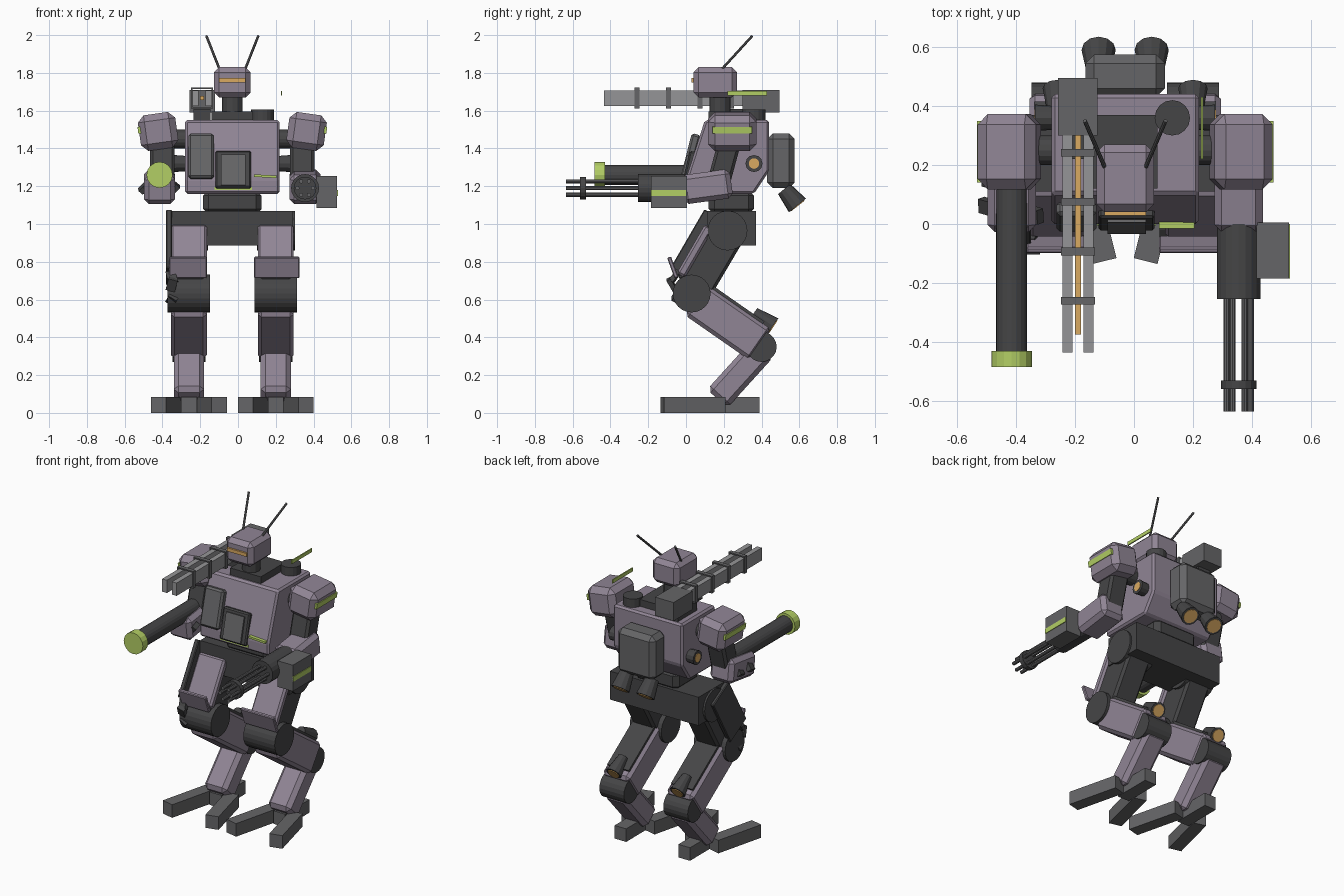
import bpy, bmesh, math
from mathutils import Vector, Matrix

if "Cube" in bpy.data.objects:
    bpy.data.objects.remove(bpy.data.objects["Cube"])

C = -0.03  # symmetry plane of the body


def material(name, rgb):
    m = bpy.data.materials.new(name)
    m.diffuse_color = (*rgb, 1)
    m.use_nodes = True
    m.node_tree.nodes["Principled BSDF"].inputs["Base Color"].default_value = m.diffuse_color
    return m


PURPLE = material("armour_purple", (0.28, 0.235, 0.30))
DARK = material("frame_dark", (0.06, 0.06, 0.062))
GREY = material("gun_grey", (0.13, 0.13, 0.135))
STEEL = material("rail_steel", (0.30, 0.30, 0.31))
GREEN = material("trim_green", (0.45, 0.62, 0.13))
ORANGE = material("glow_orange", (0.70, 0.40, 0.12))


def finish(name, bm, mat, bevel=0):
    if bevel:
        bmesh.ops.bevel(bm, geom=bm.edges[:], offset=bevel, segments=1, affect='EDGES')
    bmesh.ops.recalc_face_normals(bm, faces=bm.faces[:])
    me = bpy.data.meshes.new(name)
    bm.to_mesh(me)
    bm.free()
    me.materials.append(mat)
    ob = bpy.data.objects.new(name, me)
    bpy.context.collection.objects.link(ob)
    return ob


def box(name, c, size, mat, bevel=0, rot=(0, 0, 0)):
    bm = bmesh.new()
    bmesh.ops.create_cube(bm, size=1, matrix=Matrix.Diagonal((*size, 1)))
    ob = finish(name, bm, mat, bevel)
    ob.location = c
    ob.rotation_euler = [math.radians(a) for a in rot]
    return ob


def span(name, x, y, z, mat, bevel=0):
    """Upright box given by its (min, max) on each axis."""
    c = [(a + b) / 2 for a, b in (x, y, z)]
    return box(name, c, [b - a for a, b in (x, y, z)], mat, bevel)


def limb(name, x, low, high, width, thick, mat, bevel=0, off=0):
    """Box along a line in the side plane; off shifts it towards its back."""
    dy, dz = high[0] - low[0], high[1] - low[1]
    a = math.atan2(-dy, dz)
    c = (x, (low[0] + high[0]) / 2 + off * math.cos(a), (low[1] + high[1]) / 2 + off * math.sin(a))
    return box(name, c, (width, thick, math.hypot(dy, dz)), mat, bevel, (math.degrees(a), 0, 0))


def rod(name, p, q, r, mat, r2=None, n=16):
    p, q = Vector(p), Vector(q)
    bm = bmesh.new()
    bmesh.ops.create_cone(bm, cap_ends=True, segments=n, radius1=r,
                          radius2=r if r2 is None else r2, depth=(q - p).length)
    ob = finish(name, bm, mat)
    ob.rotation_euler = (q - p).to_track_quat('Z', 'Y').to_euler()
    ob.location = (p + q) / 2
    return ob


def prism(name, x0, x1, profile, mat, bevel=0):
    """Side profile (y, z) extruded along x."""
    bm = bmesh.new()
    f = bm.faces.new([bm.verts.new((x0, y, z)) for y, z in profile])
    ext = bmesh.ops.extrude_face_region(bm, geom=[f])["geom"]
    bmesh.ops.translate(bm, vec=(x1 - x0, 0, 0), verts=[v for v in ext if isinstance(v, bmesh.types.BMVert)])
    return finish(name, bm, mat, bevel)


# Legs
for s, side in ((-1, "left"), (1, "right")):
    x = C + s * 0.23
    for t in (-1, 1):
        box(side + "_toe", (x + t * 0.12, 0.037, 0.0425), (0.083, 0.335, 0.085), GREY, 0, (0, 0, t * 14))
    span(side + "_heel", (x - 0.042, x + 0.042), (0.14, 0.39), (0, 0.085), GREY)
    limb(side + "_ankle_shank", x, (0.165, 0.075), (0.41, 0.345), 0.16, 0.145, PURPLE, 0.025)
    rod(side + "_ankle_joint", (x - 0.088, 0.40, 0.35), (x + 0.088, 0.40, 0.35), 0.08, DARK, n=20)
    limb(side + "_shin", x, (0.395, 0.36), (0.05, 0.6), 0.19, 0.2, PURPLE, 0.02)
    limb(side + "_shin_underside", x, (0.35, 0.39), (0.07, 0.585), 0.155, 0.02, DARK, 0, 0.104)
    rod(side + "_shin_nozzle", (x, 0.36, 0.53), (x, 0.46, 0.46), 0.03, DARK, 0.05, 12)
    rod(side + "_shin_glow", (x, 0.455, 0.463), (x, 0.464, 0.457), 0.038, ORANGE, n=12)
    rod(side + "_knee_joint", (x - 0.113, 0.03, 0.632), (x + 0.113, 0.03, 0.632), 0.1, DARK, n=24)
    limb(side + "_thigh", x, (0.04, 0.66), (0.22, 0.965), 0.165, 0.2, DARK, 0.015)
    limb(side + "_thigh_plate", x, (0.055, 0.68), (0.205, 0.94), 0.19, 0.05, PURPLE, 0.012, -0.095)
    limb(side + "_knee_guard", x + s * 0.005, (-0.05, 0.715), (-0.09, 0.825),
         0.24 if s > 0 else 0.2, 0.022, PURPLE, 0.005)
    rod(side + "_hip_joint", (C + s * 0.13, 0.22, 0.965), (C + s * 0.332, 0.22, 0.965), 0.105, DARK, n=24)

# Damaged outer plate and torn struts on the left thigh
limb("torn_thigh_plate", -0.365, (0.0, 0.72), (0.18, 1.03), 0.03, 0.19, DARK, 0.005)
for y, z, a in ((-0.075, 0.68, 30), (-0.06, 0.72, -35), (-0.04, 0.60, 60)):
    box("torn_strut", (-0.35, y, z), (0.05, 0.025, 0.07), DARK, 0, (a, a / 2, 0))

# Pelvis and waist
span("pelvis", (-0.35, 0.29), (0.11, 0.37), (0.885, 1.07), DARK)
span("waist", (C - 0.155, C + 0.155), (0.12, 0.36), (1.05, 1.18), DARK, 0.03)

# Torso
prism("torso", C - 0.25, C + 0.25, [(0.0, 1.16), (0.0, 1.24), (0.10, 1.55), (0.44, 1.55),
                                   (0.44, 1.28), (0.36, 1.16)], PURPLE, 0.012)
limb("cockpit_hatch", -0.025, (0.01, 1.185), (0.055, 1.38), 0.19, 0.07, DARK, 0.008)
limb("hatch_panel", -0.025, (-0.026, 1.205), (0.013, 1.365), 0.13, 0.015, GREY)
span("hatch_trim", (-0.125, 0.075), (-0.005, 0.02), (1.18, 1.195), GREEN)
box("chest_trim", (0.145, 0.0, 1.253), (0.12, 0.03, 0.013), GREEN, 0, (0, 3, 0))
limb("chest_plate", -0.195, (-0.005, 1.24), (0.055, 1.475), 0.135, 0.05, GREY, 0.012)
span("collar", (-0.14, 0.08), (0.12, 0.37), (1.54, 1.595), DARK)
rod("neck", (C, 0.18, 1.55), (C, 0.18, 1.68), 0.055, DARK, n=12)
rod("shoulder_turret", (0.13, 0.36, 1.54), (0.13, 0.36, 1.605), 0.06, DARK)
box("shoulder_blade_trim", (0.23, 0.325, 1.692), (0.007, 0.21, 0.023), GREEN)

# Head
span("head", (C - 0.097, C + 0.097), (0.04, 0.27), (1.67, 1.83), PURPLE, 0.027)
span("visor", (C - 0.07, C + 0.07), (0.028, 0.05), (1.75, 1.772), ORANGE)
for s in (-1, 1):
    rod("antenna", (C + s * 0.068, 0.19, 1.82), (C + s * 0.137, 0.35, 1.995), 0.007, GREY, n=8)

# Backpack with thrusters
span("backpack", (C - 0.135, C + 0.105 + 0.03), (0.43, 0.575), (1.19, 1.48), GREY, 0.03)
for s in (-1, 1):
    x = C + s * 0.09
    rod("thruster", (x, 0.52, 1.185), (x, 0.59, 1.098), 0.042, DARK, 0.058, 12)
    rod("thruster_glow", (x, 0.585, 1.104), (x, 0.592, 1.095), 0.045, ORANGE, n=12)
    rod("side_thruster", (C + s * 0.24, 0.36, 1.32), (C + s * 0.305, 0.36, 1.32), 0.04, DARK, 0.045, 12)
    rod("side_glow", (C + s * 0.30, 0.36, 1.32), (C + s * 0.308, 0.36, 1.32), 0.028, ORANGE, n=12)

# Arms
for s, side in ((-1, "left"), (1, "right")):
    x = C + s * 0.385
    box(side + "_shoulder_armour", (C + s * 0.393, 0.245, 1.49), (0.2, 0.255, 0.19), PURPLE, 0.035, (0, s * 8, 0))
    box(side + "_shoulder_trim", (C + s * 0.493, 0.245, 1.497), (0.014, 0.21, 0.036), GREEN, 0, (0, s * 8, 0))
    rod(side + "_shoulder_axle", (C + s * 0.23, 0.25, 1.45), (C + s * 0.35, 0.25, 1.45), 0.05, DARK)
    limb(side + "_upper_arm", C + s * 0.37, (0.165, 1.19), (0.235, 1.45), 0.13, 0.12, DARK, 0.015)
    limb(side + "_forearm", x, (-0.02, 1.18), (0.24, 1.215), 0.165, 0.155, PURPLE, 0.025)

# Left arm cannon
rod("cannon_barrel", (-0.415, 0.14, 1.26), (-0.415, -0.44, 1.26), 0.053, DARK, n=20)
rod("cannon_muzzle", (-0.415, -0.43, 1.26), (-0.415, -0.485, 1.26), 0.069, GREEN)
for x, y in ((-0.5, 0.06), (-0.335, 0.03), (-0.49, 0.15)):
    box("torn_forearm_strut", (x, y, 1.19), (0.03, 0.05, 0.05), DARK, 0, (25, 40, 20))

# Right arm rotary gun
GX, GZ = 0.355, 1.19
rod("rotary_housing", (GX, 0.0, GZ), (GX, -0.255, GZ), 0.074, DARK, n=20)
rod("rotary_clamp", (GX, -0.53, GZ), (GX, -0.56, GZ), 0.06, DARK)
for i in range(6):
    a = i * math.pi / 3
    bx, bz = GX + 0.041 * math.cos(a), GZ + 0.041 * math.sin(a)
    rod("rotary_barrel", (bx, -0.25, bz), (bx, -0.635, bz), 0.011, GREY, n=10)
span("ammo_box", (0.415, 0.525), (-0.185, 0.005), (1.085, 1.255), GREY)
span("ammo_trim", (0.52, 0.529), (-0.185, 0.0), (1.148, 1.18), GREEN)

# Shoulder rail gun
RX = -0.19
span("rail_breech", (RX - 0.067, RX + 0.067), (0.3, 0.495), (1.59, 1.71), GREY)
span("rail_mount", (RX - 0.045, RX + 0.045), (0.22, 0.42), (1.53, 1.61), DARK)
for s in (-1, 1):
    x = RX + s * 0.035
    span("gun_rail", (x - 0.017, x + 0.017), (-0.435, 0.4), (1.625, 1.708), STEEL)
span("rail_core", (RX - 0.01, RX + 0.01), (-0.375, 0.32), (1.657, 1.677), ORANGE)
for y in (-0.26, -0.093, 0.075, 0.242):
    for s in (-1, 1):  # each band is an open frame round the rails
        box("rail_band_side", (RX + s * 0.054, y, 1.667), (0.008, 0.026, 0.112), GREY)
        box("rail_band_cap", (RX, y, 1.667 + s * 0.052), (0.116, 0.026, 0.008), GREY)
